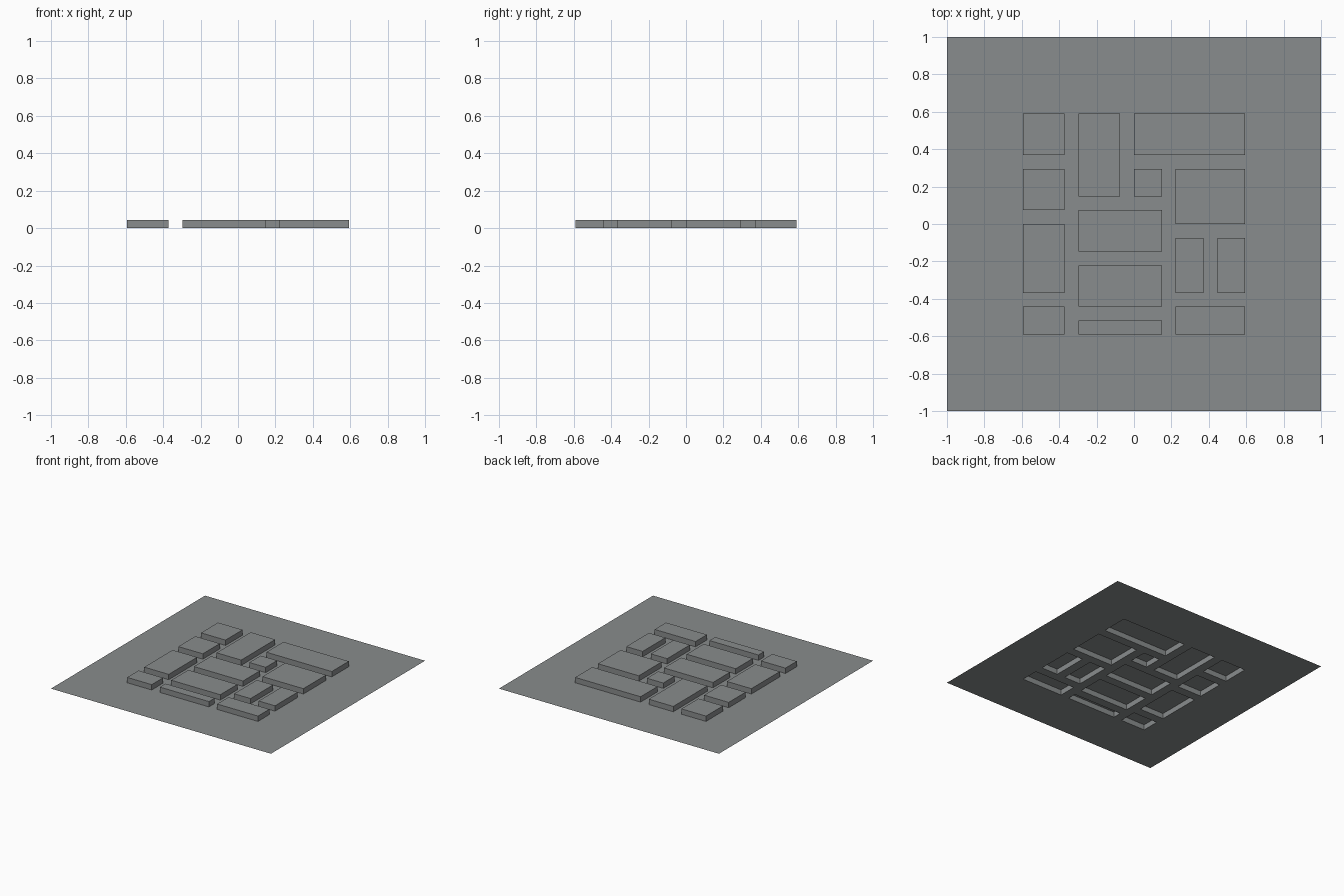
import bpy, bmesh
from mathutils import Vector

if "Cube" in bpy.data.objects:
    bpy.data.objects.remove(bpy.data.objects["Cube"])

UX, UY = 0.0743, 0.0737   # module size of the block layout
HEIGHT = 0.044

# Block footprints in modules: left, front, right, back
BLOCKS = [
    (-8, 5, -5, 8), (-4, 2, -1, 8), (0, 5, 8, 8),
    (-8, 1, -5, 4), (0, 2, 2, 4), (3, 0, 8, 4),
    (-8, -5, -5, 0), (-4, -2, 2, 1), (-4, -6, 2, -3),
    (3, -5, 5, -1), (6, -5, 8, -1),
    (-8, -8, -5, -6), (-4, -8, 2, -7), (3, -8, 8, -6),
]

grey = bpy.data.materials.new("stone_grey")
grey.diffuse_color = (0.25, 0.264, 0.266, 1)
grey.use_nodes = True
grey.node_tree.nodes["Principled BSDF"].inputs["Base Color"].default_value = grey.diffuse_color

# Ground sheet, cut along every footprint line
bm = bmesh.new()
bmesh.ops.create_grid(bm, x_segments=1, y_segments=1, size=1)


def cut(point, normal):
    bmesh.ops.bisect_plane(bm, geom=bm.verts[:] + bm.edges[:] + bm.faces[:],
                           plane_co=point, plane_no=normal)


for x in sorted({b[i] for b in BLOCKS for i in (0, 2)}):
    cut((x * UX, 0, 0), (1, 0, 0))
for y in sorted({b[i] for b in BLOCKS for i in (1, 3)}):
    cut((0, y * UY, 0), (0, 1, 0))

# Raised blocks, pulled up out of the sheet and left hollow underneath
for x0, y0, x1, y1 in BLOCKS:
    cells = []
    for f in bm.faces:
        c = f.calc_center_median()
        if (c.z < 0.001 and f.normal.z > 0.5
                and x0 * UX < c.x < x1 * UX and y0 * UY < c.y < y1 * UY):
            cells.append(f)
    geom = bmesh.ops.extrude_face_region(bm, geom=cells)["geom"]
    # Drop any leftover floor so the underside stays open
    floor = [f for f in cells if f.is_valid]
    if floor:
        bmesh.ops.delete(bm, geom=floor, context='FACES')
    tops = [g for g in geom if isinstance(g, bmesh.types.BMVert)]
    bmesh.ops.translate(bm, verts=tops, vec=Vector((0, 0, HEIGHT)))
    bm.normal_update()

mesh = bpy.data.meshes.new("block_sheet")
bm.to_mesh(mesh)
bm.free()
mesh.materials.append(grey)
sheet = bpy.data.objects.new("block_sheet", mesh)
bpy.context.collection.objects.link(sheet)
